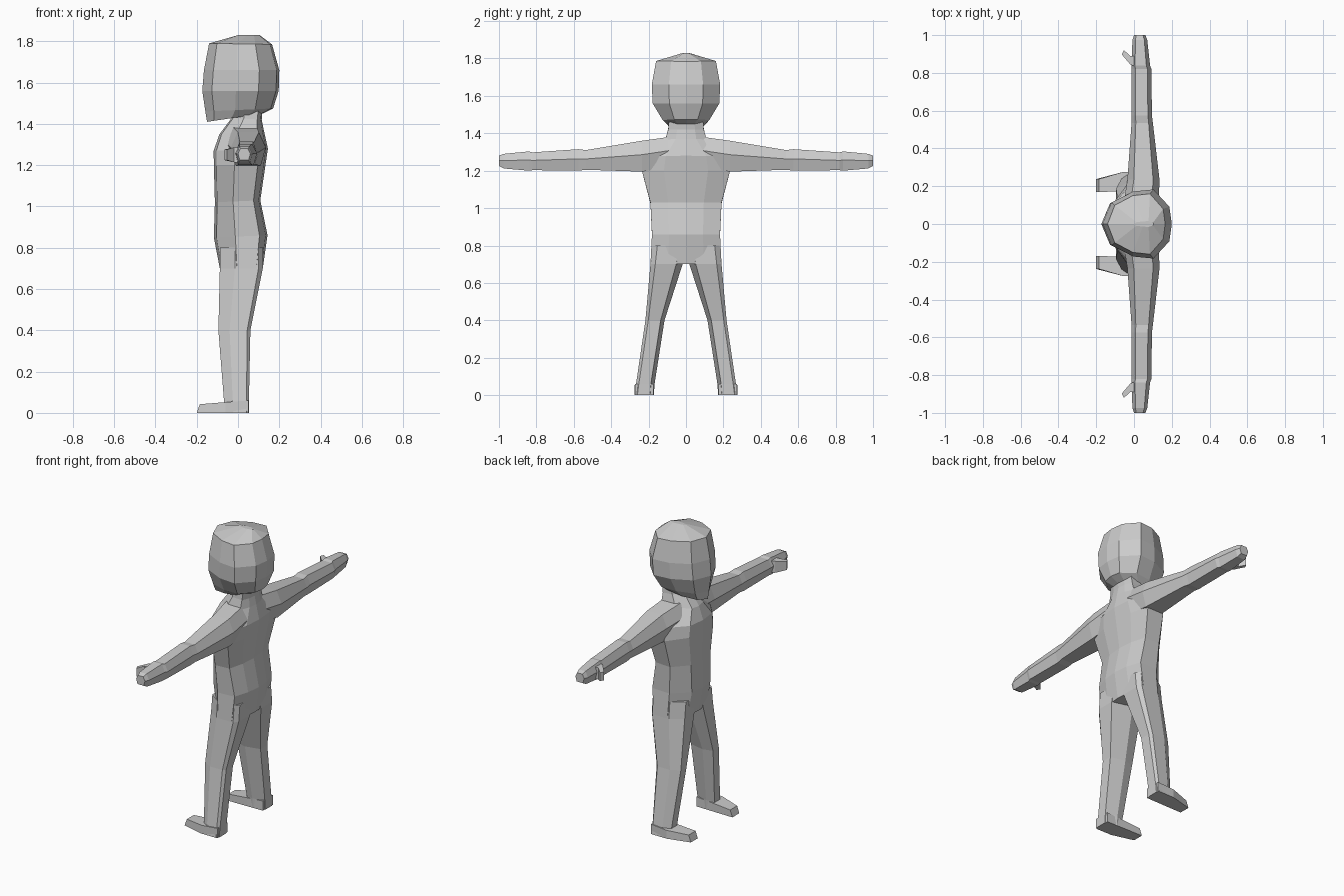
import bpy, bmesh


def loft(name, rings, mirror=False):
    """Skin a list of equal-length point rings, cap both ends."""
    bm = bmesh.new()
    loops = [[bm.verts.new(p) for p in ring] for ring in rings]
    n = len(loops[0])
    for a, b in zip(loops, loops[1:]):
        for i in range(n):
            j = (i + 1) % n
            bm.faces.new((a[i], a[j], b[j], b[i]))
    bm.faces.new(loops[0][::-1])
    bm.faces.new(loops[-1])
    bmesh.ops.recalc_face_normals(bm, faces=bm.faces)
    mesh = bpy.data.meshes.new(name)
    bm.to_mesh(mesh)
    bm.free()
    obj = bpy.data.objects.new(name, mesh)
    bpy.context.collection.objects.link(obj)
    if mirror:
        mod = obj.modifiers.new("mirror", 'MIRROR')
        mod.use_axis = (False, True, False)
    return obj


def body_ring(shape, zf, zb, xf, xb, hw):
    """Horizontal ring: half outline (front to back) scaled and mirrored in y."""
    full = shape + [(u, -v) for u, v in reversed(shape) if v > 0]
    pts = []
    for u, v in full:
        t = (u + 1) / 2
        pts.append((xf + (xb - xf) * t, v * hw, zf + (zb - zf) * t))
    return pts


# Head
head_shape = [(-1, 0), (-0.75, 0.62), (-0.12, 0.94), (0.47, 1), (0.93, 0.5), (1, 0)]
loft("head", [body_ring(head_shape, *r) for r in [
    (1.41, 1.45, -0.15, 0.12, 0.09),
    (1.46, 1.475, -0.158, 0.17, 0.125),
    (1.56, 1.56, -0.173, 0.197, 0.178),
    (1.66, 1.66, -0.165, 0.2, 0.183),
    (1.79, 1.785, -0.14, 0.165, 0.16),
    (1.83, 1.83, 0.0, 0.105, 0.015)]])

# Torso with neck
torso_shape = [(-1, 0), (-0.9, 0.5), (-0.2, 1), (0.7, 1), (0.93, 0.5), (1, 0)]
loft("torso", [body_ring(torso_shape, *r) for r in [
    (0.70, 0.70, -0.088, 0.12, 0.19),
    (0.85, 0.86, -0.117, 0.143, 0.182),
    (1.02, 1.03, -0.112, 0.108, 0.19),
    (1.20, 1.20, -0.117, 0.133, 0.236),
    (1.27, 1.28, -0.118, 0.145, 0.215),
    (1.35, 1.37, -0.09, 0.125, 0.11),
    (1.43, 1.42, -0.03, 0.115, 0.095),
    (1.48, 1.48, -0.02, 0.12, 0.09)]])


# Legs
def leg_ring(z, xf, xb, yi, yo):
    w, d = yo - yi, xb - xf
    return [(xf, yi + 0.15 * w, z), (xf, yo - 0.3 * w, z), (xf + 0.35 * d, yo, z),
            (xb - 0.1 * d, yo, z), (xb, yo - 0.15 * w, z), (xb, yi + 0.2 * w, z),
            (xf + 0.4 * d, yi, z)]


loft("leg", [leg_ring(*r) for r in [
    (0.0, -0.065, 0.053, 0.172, 0.275),
    (0.06, -0.068, 0.053, 0.168, 0.267),
    (0.40, -0.095, 0.06, 0.115, 0.217),
    (0.70, -0.088, 0.12, 0.018, 0.19),
    (0.80, -0.088, 0.12, 0.0, 0.18)]], mirror=True)

# Feet
loft("foot", [
    [(x, yi, 0), (x, yo, 0), (x + lean, yo, h), (x + lean, yi, h)]
    for x, yi, yo, h, lean in [(0.05, 0.174, 0.272, 0.06, 0),
                               (-0.06, 0.172, 0.275, 0.052, 0),
                               (-0.2, 0.17, 0.238, 0.042, 0.015)]], mirror=True)


# Arms with hands
def arm_ring(y, xf, xb, zb, zt):
    w, zm = xb - xf, zb + 0.55 * (zt - zb)
    return [(xf, y, zm), (xf + 0.2 * w, y, zt), (xb - 0.2 * w, y, zt),
            (xb, y, zm), (xb - 0.15 * w, y, zb), (xf + 0.15 * w, y, zb)]


loft("arm", [arm_ring(*r) for r in [
    (0.08, -0.06, 0.13, 1.22, 1.382),
    (0.235, -0.035, 0.135, 1.195, 1.36),
    (0.535, -0.013, 0.1, 1.205, 1.31),
    (0.575, -0.013, 0.095, 1.2, 1.315),
    (0.82, -0.014, 0.092, 1.203, 1.298),
    (0.84, -0.014, 0.085, 1.2, 1.303),
    (0.975, -0.008, 0.07, 1.212, 1.29),
    (1.0, 0.0, 0.06, 1.225, 1.28)]], mirror=True)

# Thumbs
loft("thumb", [
    [(x, y, 1.25 - h), (x + dx, y + dy, 1.25 - h), (x + dx, y + dy, 1.25 + h), (x, y, 1.25 + h)]
    for x, y, dx, dy, h in [(0.02, 0.825, 0.0, 0.065, 0.036),
                            (-0.02, 0.845, 0.0, 0.045, 0.036),
                            (-0.065, 0.898, 0.012, 0.022, 0.026)]], mirror=True)
